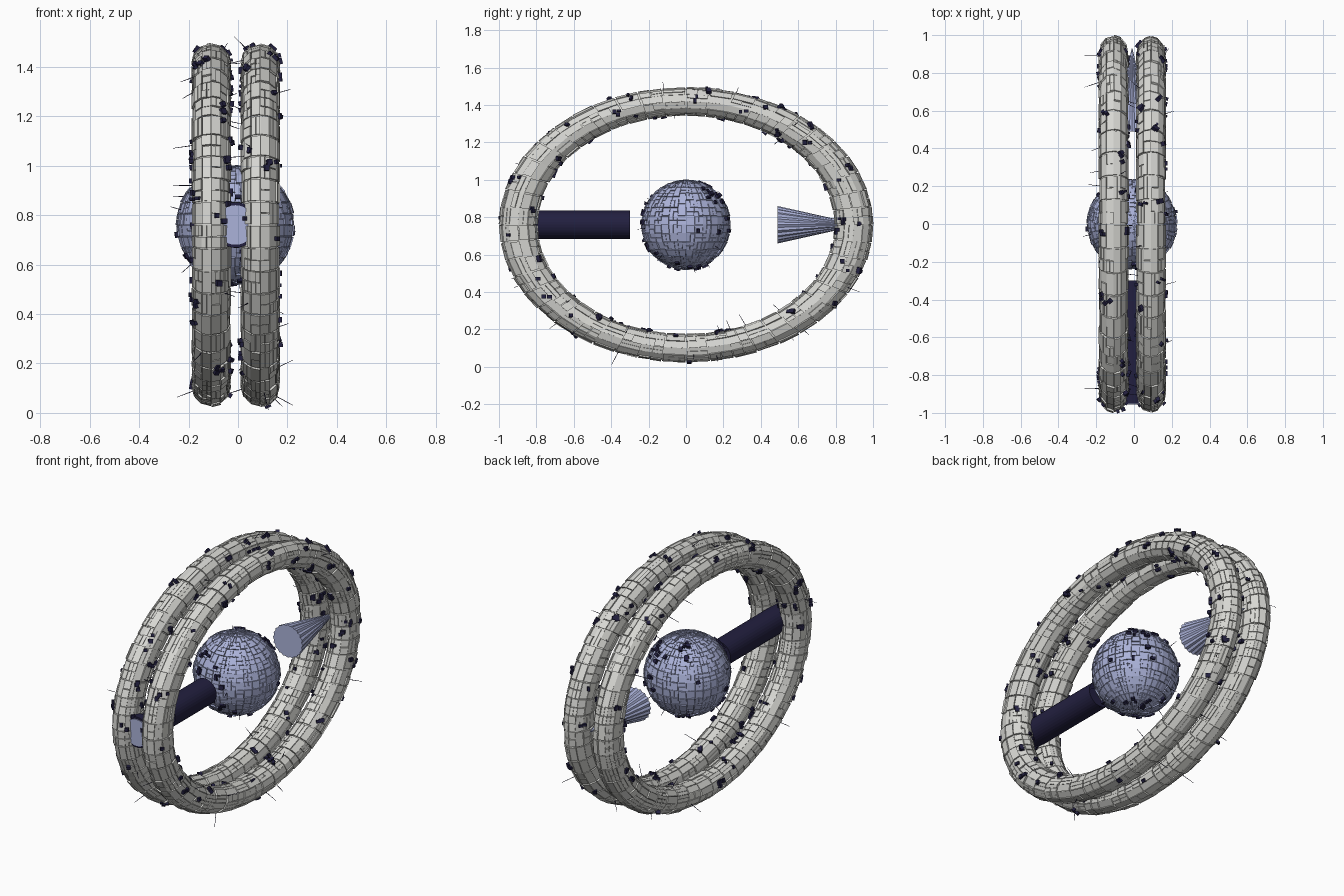
import bpy, bmesh, math, random
from math import cos, sin, pi
from mathutils import Vector, Matrix

random.seed(7)
cube = bpy.data.objects.get("Cube")
if cube:
    bpy.data.objects.remove(cube)


def material(name, rgb):
    m = bpy.data.materials.new(name)
    m.use_nodes = True
    m.diffuse_color = (*rgb, 1)
    m.node_tree.nodes["Principled BSDF"].inputs["Base Color"].default_value = (*rgb, 1)
    return m


GREY = material("hull grey", (0.68, 0.68, 0.65))
LILAC = material("pale lilac", (0.41, 0.45, 0.70))
NAVY = material("dark navy", (0.016, 0.014, 0.05))
CENTRE = Vector((-0.01, 0, 0.76))


def finish(bm, name, mat):
    bmesh.ops.recalc_face_normals(bm, faces=bm.faces[:])
    mesh = bpy.data.meshes.new(name)
    bm.to_mesh(mesh)
    bm.free()
    mesh.materials.append(mat)
    ob = bpy.data.objects.new(name, mesh)
    bpy.context.collection.objects.link(ob)
    return ob


# Surface functions: u and v run 0..1, h lifts the point off the surface
def ring_surface(x):
    def point(u, v, h):
        a, b, r = u * 2 * pi, v * 2 * pi, 0.067 + h
        d = 0.66 + r * cos(b)
        return Vector((x + r * 1.04 * sin(b), 1.36 * d * cos(a), CENTRE.z + d * sin(a)))
    return point


def ball_surface(u, v, h):
    a, b, r = u * 2 * pi, v * pi, 0.232 + h
    return CENTRE + Vector((sin(b) * cos(a), sin(b) * sin(a), cos(b))) * r


# Faceted skin with raised plates of random size and height
def panelled(name, point, nu, nv, mat):
    bm = bmesh.new()
    for i in range(nu):
        for j in range(nv):
            def spot(s, t, h):
                c = [point((i + p) / nu, (j + q) / nv, h) for p, q in ((0, 0), (1, 0), (0, 1), (1, 1))]
                return bm.verts.new(c[0].lerp(c[1], s).lerp(c[2].lerp(c[3], s), t))

            def quad(s0, s1, t0, t1, h):
                return [spot(s, t, h) for s, t in ((s0, t0), (s1, t0), (s1, t1), (s0, t1))]

            bm.faces.new(quad(0, 1, 0, 1, 0))
            ns, nt = random.choice(((1, 1), (1, 1), (2, 1), (1, 2), (2, 2)))
            for k in range(ns):
                for m in range(nt):
                    area = ((k + 0.04) / ns, (k + 1 - 0.04) / ns, (m + 0.04) / nt, (m + 1 - 0.04) / nt)
                    low = quad(*area, 0)
                    top = quad(*area, random.uniform(0.003, 0.011))
                    bm.faces.new(top)
                    for e in range(4):
                        f = (e + 1) % 4
                        bm.faces.new((low[e], low[f], top[f], top[e]))
    bmesh.ops.remove_doubles(bm, verts=bm.verts[:], dist=0.0001)
    return finish(bm, name, mat)


def frame(point, u, v):
    p = point(u, v, 0.004)
    n = (point(u, v, 0.02) - p).normalized()
    return p, n, Matrix.Translation(p) @ n.to_track_quat('Z', 'Y').to_matrix().to_4x4()


# Clusters of small dark boxes
def fittings(name, point, count, spread):
    bm = bmesh.new()
    for _ in range(count):
        u, v = random.random(), random.uniform(0.06, 0.94)
        base = frame(point, u, v)[2]
        for _ in range(random.randint(1, 3)):
            shift = Matrix.Translation((random.uniform(-spread, spread), random.uniform(-spread, spread), 0.004))
            size = Matrix.Diagonal((random.uniform(0.012, 0.026), random.uniform(0.012, 0.026), 0.02, 1))
            bmesh.ops.create_cube(bm, size=1, matrix=base @ shift @ size)
    finish(bm, name, NAVY)


# Thin needles standing off the skin
def antennas(name, point, count, longest):
    bm = bmesh.new()
    while count:
        p, n, base = frame(point, random.random(), random.uniform(0.03, 0.97))
        length = random.uniform(0.4, 1) * longest
        tip = p + n * length
        if abs(tip.y) > 1 or not 0 <= tip.z <= 1.54:
            continue
        bmesh.ops.create_cone(bm, cap_ends=True, segments=5, radius1=0.002, radius2=0.001,
                              depth=length, matrix=base @ Matrix.Translation((0, 0, length / 2)))
        count -= 1
    finish(bm, name, NAVY)


# Twin oval rings
for side, x in (("right", -0.108), ("left", 0.09)):
    surface = ring_surface(x)
    panelled(side + "_ring", surface, 48, 12, GREY)
    fittings(side + "_ring_fittings", surface, 75, 0.018)
    antennas(side + "_ring_antennas", surface, 18, 0.09)

# Central ball
panelled("central_ball", ball_surface, 32, 16, LILAC)
fittings("ball_fittings", ball_surface, 42, 0.014)
antennas("ball_antennas", ball_surface, 12, 0.06)


# Round parts lying along y
def round_part(name, y0, y1, r0, r1, mat, flute=1.0, segments=32):
    bm = bmesh.new()
    turn = Matrix.Translation((CENTRE.x, (y0 + y1) / 2, CENTRE.z)) @ Matrix.Rotation(-pi / 2, 4, 'X')
    bmesh.ops.create_cone(bm, cap_ends=True, segments=segments, radius1=r0, radius2=r1, depth=y1 - y0)
    for v in bm.verts:
        step = round(math.atan2(v.co.y, v.co.x) / (2 * pi) * segments)
        if step % 2:
            v.co.x *= flute
            v.co.y *= flute
    bm.transform(turn)
    return finish(bm, name, mat)


round_part("front_shaft", -0.95, -0.3, 0.077, 0.077, NAVY)
round_part("front_collar", -0.95, -0.9, 0.092, 0.092, NAVY)
round_part("front_cap", -0.956, -0.949, 0.08, 0.08, LILAC)
round_part("rear_cone", 0.49, 0.93, 0.1, 0.002, LILAC, flute=0.93, segments=40)
